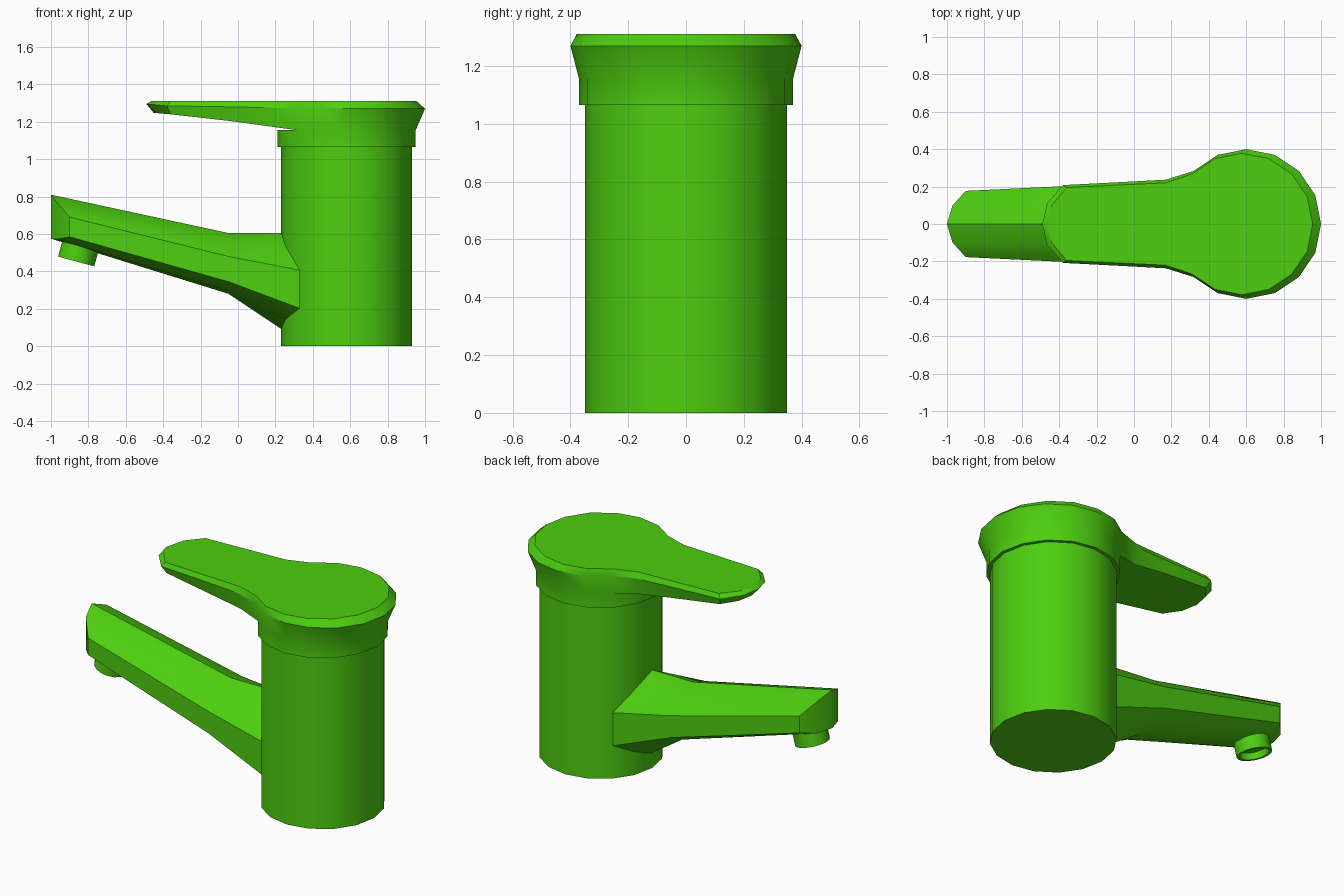
import bpy
import bmesh
from math import sin, cos, radians, pi
from mathutils import Matrix, Vector

cube = bpy.data.objects.get("Cube")
if cube:
    bpy.data.objects.remove(cube, do_unlink=True)

green = bpy.data.materials.new("bright_green")
green.use_nodes = True
green.diffuse_color = (0.075, 0.62, 0.005, 1)
green.node_tree.nodes["Principled BSDF"].inputs["Base Color"].default_value = green.diffuse_color

SIDES = 16
AXIS = 0.58


def circle(cx, r, z, start=0, end=SIDES):
    step = 2 * pi / SIDES
    return [(cx + r * cos(i * step), r * sin(i * step), z) for i in range(start, end)]


def mirrored(half):
    """Close a half outline, whose ends lie on y = 0, into a full ring."""
    return half + [(x, -y, z) for x, y, z in reversed(half[1:-1])]


def loft(bm, rings):
    """Join equal rings of points with quads."""
    rows = [[bm.verts.new(p) for p in ring] for ring in rings]
    n = len(rows[0])
    for a, b in zip(rows, rows[1:]):
        for i in range(n):
            bm.faces.new((a[i], a[(i + 1) % n], b[(i + 1) % n], b[i]))
    return rows


def finish(bm, name, angle=30):
    bmesh.ops.remove_doubles(bm, verts=bm.verts, dist=0.0005)
    bmesh.ops.recalc_face_normals(bm, faces=bm.faces)
    mesh = bpy.data.meshes.new(name)
    bm.to_mesh(mesh)
    bm.free()
    mesh.materials.append(green)
    obj = bpy.data.objects.new(name, mesh)
    bpy.context.collection.objects.link(obj)
    bpy.ops.object.select_all(action='DESELECT')
    obj.select_set(True)
    bpy.context.view_layer.objects.active = obj
    bpy.ops.object.shade_smooth_by_angle(angle=radians(angle))
    return obj


# Body: plain upright cylinder
bm = bmesh.new()
rows = loft(bm, [circle(AXIS, 0.35, 0), circle(AXIS, 0.35, 1.08)])
for row in rows:
    bm.faces.new(row)
finish(bm, "body")

# Handle: flared round head running into a flat lever, with a collar below
HEAD = 7  # head points from the back round to where the lever starts
top = circle(0.577, 0.378, 1.31, 0, HEAD) + [
    (0.17, 0.22, 1.31), (-0.05, 0.21, 1.31), (-0.36, 0.195, 1.31), (-0.44, 0.1, 1.31), (-0.465, 0, 1.31)]
rim = circle(0.6, 0.4, 1.27, 0, HEAD) + [
    (0.17, 0.237, 1.275), (-0.05, 0.225, 1.28), (-0.38, 0.208, 1.285), (-0.465, 0.11, 1.293), (-0.49, 0, 1.295)]
under = circle(AXIS, 0.37, 1.155, 0, HEAD) + [
    (0.17, 0.22, 1.175), (-0.05, 0.21, 1.205), (-0.36, 0.185, 1.24), (-0.43, 0.1, 1.246), (-0.45, 0, 1.247)]
bm = bmesh.new()
rows = loft(bm, [mirrored(h) for h in (top, rim, under)])
bm.faces.new(rows[0])
low = rows[2]
for i in range(HEAD - 1, len(under) - 1):
    strip = [low[i], low[i + 1], low[-i - 1], low[-i]]
    bm.faces.new(list(dict.fromkeys(strip)))
collar = loft(bm, [circle(AXIS, 0.37, 1.155), circle(AXIS, 0.37, 1.065)])
bm.faces.new(collar[1])
bm.faces.new(collar[0][HEAD - 1:SIDES - HEAD + 2])
finish(bm, "lever_handle")

# Spout: arched top, upright sides and a shallow keel, rising to a rounded tip
tip = [(-1, 0, 0.81), (-0.97, 0.1, 0.772), (-0.9, 0.177, 0.69),
       (-0.9, 0.177, 0.585), (-0.97, 0.1, 0.572), (-1, 0, 0.575)]
bend = [(-0.05, 0, 0.605), (-0.05, 0.12, 0.565), (-0.05, 0.218, 0.48),
        (-0.05, 0.218, 0.345), (-0.05, 0.12, 0.295), (-0.05, 0, 0.28)]
root = [(0.25, 0, 0.605), (0.28, 0.13, 0.53), (0.35, 0.245, 0.403),
        (0.35, 0.245, 0.195), (0.28, 0.13, 0.13), (0.25, 0, 0.08)]
bm = bmesh.new()
rows = loft(bm, [mirrored(h) for h in (tip, bend, root)])
for ring in (rows[0], rows[2]):
    for quad in ((0, 1, 4, 5), (1, 2, 3, 4)):
        bm.faces.new([ring[i] for i in quad])
        bm.faces.new([ring[-i] for i in quad])
finish(bm, "spout")

# Nozzle: short tilted tube with a recessed outlet
bm = bmesh.new()
profile = ((0.1, 0.17), (0.1, 0), (0.083, 0), (0.083, 0.04))
rows = loft(bm, [circle(0, r, z) for r, z in profile])
bm.faces.new(rows[0])
bm.faces.new(rows[-1])
place = Matrix.Translation(Vector((-0.865, 0, 0.453))) @ Matrix.Rotation(radians(15), 4, 'Y')
bmesh.ops.transform(bm, matrix=place, verts=bm.verts)
finish(bm, "nozzle")
